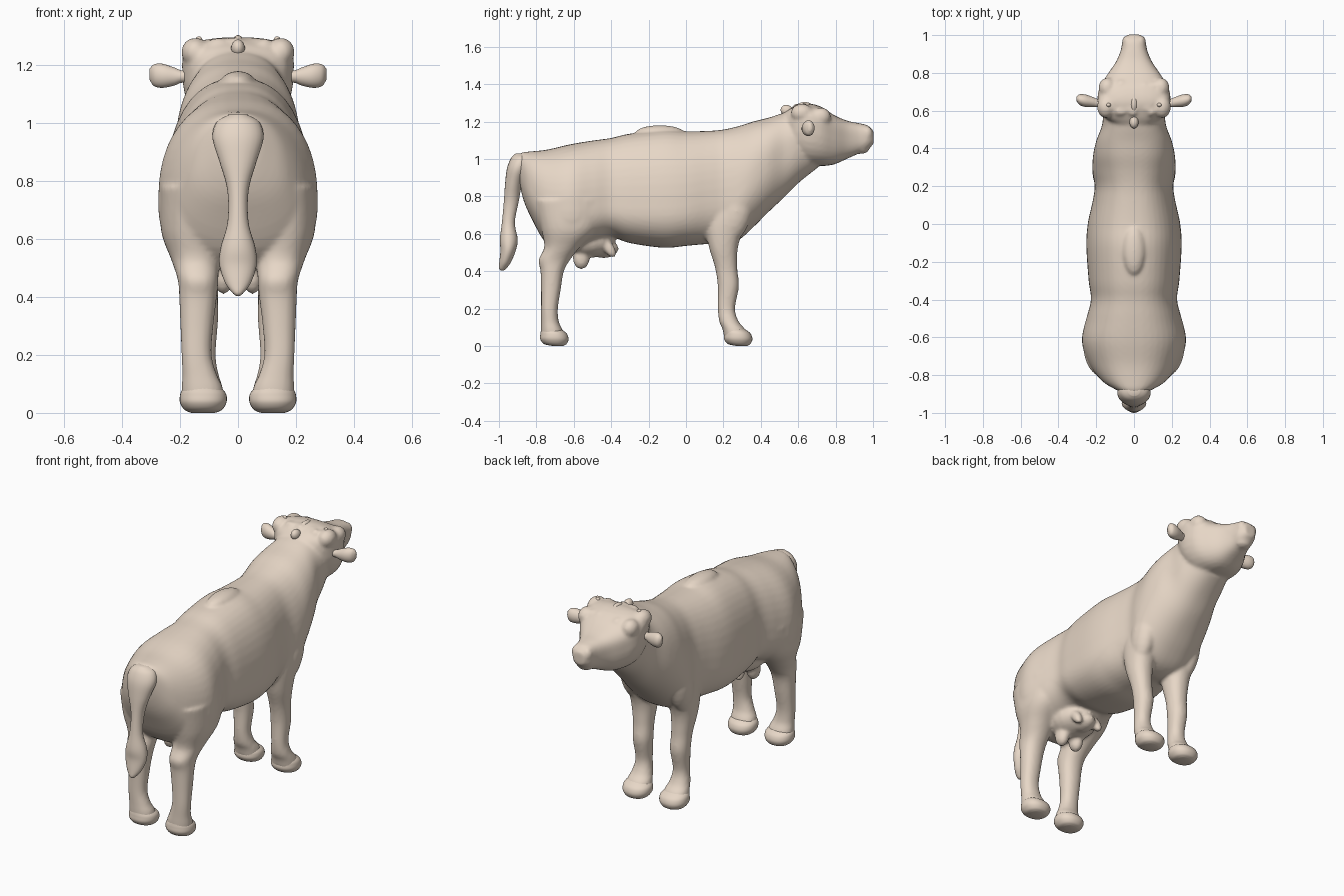
import bpy, bmesh, math, random
from mathutils import Vector, Matrix

random.seed(4)
AXES = {'y': (0, 2, 1), 'z': (0, 1, 2), 'x': (1, 2, 0)}   # width axis, depth axis, length axis
HIDE = bpy.data.materials.new("hide")
HIDE.diffuse_color = (.8, .68, .57, 1)


def spline(rows, steps=5):
    """Smooth the cross-section rows with a Catmull-Rom curve."""
    rows = [Vector(r) for r in rows]
    out = []
    for i in range(len(rows) - 1):
        a, b, c, d = rows[max(i - 1, 0)], rows[i], rows[i + 1], rows[min(i + 2, len(rows) - 1)]
        for k in range(steps):
            t = k / steps
            out.append(0.5 * (2 * b + (c - a) * t + (2 * a - 5 * b + 4 * c - d) * t * t
                              + (3 * b - a - 3 * c + d) * t ** 3))
    return out + [rows[-1]]


def loft(bm, axis, rows, power=2.0, mirror=False, n=32):
    """Row: position, centre, half width, low edge, high edge, level of greatest width."""
    ia, ib, it = AXES[axis]
    for side in ((1, -1) if mirror else (1,)):
        rings = []
        for t, c, w, lo, hi, mid in spline(rows):
            ring = []
            for k in range(n):
                u, v = math.cos(2 * math.pi * k / n), math.sin(2 * math.pi * k / n)
                u = math.copysign(abs(u) ** (2 / power), u)
                v = math.copysign(abs(v) ** (2 / power), v)
                p = [0, 0, 0]
                p[ia], p[it] = c + w * u, t
                p[ib] = mid + v * ((hi - mid) if v > 0 else (mid - lo))
                p[0] *= side
                ring.append(bm.verts.new(p))
            rings.append(ring)
        for r, s in zip(rings, rings[1:]):
            for k in range(n):
                bm.faces.new((r[k], r[(k + 1) % n], s[(k + 1) % n], s[k]))
        bm.faces.new(rings[0])
        bm.faces.new(rings[-1])


def even(rows):
    """Rows whose greatest width lies halfway."""
    return [r + ((r[3] + r[4]) / 2,) for r in rows]


def ball(bm, loc, size, tilt=0, mirror=False):
    for side in ((1, -1) if mirror else (1,)):
        m = (Matrix.Translation((loc[0] * side, loc[1], loc[2]))
             @ Matrix.Rotation(tilt, 4, 'X') @ Matrix.Diagonal((*size, 1)))
        bmesh.ops.create_uvsphere(bm, u_segments=20, v_segments=12, radius=1, matrix=m)


def finish(name, bm, voxel=0):
    bmesh.ops.recalc_face_normals(bm, faces=bm.faces)
    for f in bm.faces:
        f.smooth = True
    me = bpy.data.meshes.new(name)
    bm.to_mesh(me)
    bm.free()
    me.materials.append(HIDE)
    ob = bpy.data.objects.new(name, me)
    bpy.context.collection.objects.link(ob)
    if voxel:   # melt overlapping parts into one skin
        r = ob.modifiers.new("skin", 'REMESH')
        r.mode, r.voxel_size, r.use_smooth_shade = 'VOXEL', voxel, True
        s = ob.modifiers.new("soften", 'SMOOTH')
        s.factor, s.iterations = 0.5, 5


# torso and neck
body = bmesh.new()
torso = [(-.897, .05, .93, 1.02, .97), (-.875, .10, .80, 1.035, .92), (-.83, .17, .69, 1.04, .83),
         (-.74, .238, .54, 1.05, .74), (-.62, .276, .50, 1.078, .72), (-.50, .252, .55, 1.098, .73),
         (-.40, .228, .58, 1.112, .74), (-.30, .24, .55, 1.135, .73), (-.12, .252, .525, 1.155, .73),
         (0, .245, .535, 1.148, .74), (.12, .219, .545, 1.15, .77), (.20, .208, .54, 1.157, .78),
         (.28, .22, .565, 1.175, .80), (.36, .217, .635, 1.20, .90), (.44, .20, .715, 1.22, .98),
         (.52, .17, .79, 1.245, 1.04), (.60, .158, .87, 1.26, 1.09), (.70, .12, .95, 1.23, 1.1)]
loft(body, 'y', [(y, 0, w, lo, hi, m) for y, w, lo, hi, m in torso], 2.35, n=48)
ball(body, (0, -.14, 1.14), (.06, .13, .04))                  # spine hump
ball(body, (.155, .27, .72), (.065, .085, .17), -.25, True)   # shoulder

# legs
loft(body, 'z', even([(.04, .12, .074, .205, .335), (.09, .121, .068, .195, .315),
                      (.13, .122, .056, .178, .282), (.20, .122, .045, .17, .262),
                      (.32, .122, .053, .17, .283), (.42, .125, .056, .155, .274),
                      (.54, .13, .07, .12, .28), (.68, .13, .08, .10, .33), (.85, .12, .07, .13, .36)]),
     2.2, True)
loft(body, 'z', even([(.04, .12, .074, -.775, -.645), (.09, .124, .071, -.776, -.662),
                      (.13, .132, .06, -.775, -.68), (.20, .143, .052, -.775, -.685),
                      (.30, .142, .057, -.775, -.67), (.40, .138, .065, -.778, -.653),
                      (.46, .138, .07, -.788, -.62), (.53, .148, .083, -.758, -.565),
                      (.63, .163, .103, -.775, -.47), (.78, .16, .11, -.81, -.42)]), 2.2, True)

# udder and teats
ball(body, (0, -.53, .56), (.13, .15, .09))
ball(body, (.05, -.56, .47), (.036, .045, .06), 0, True)
ball(body, (.07, -.41, .52), (.027, .028, .055), .55, True)
ball(body, (.0, -.44, .52), (.06, .08, .05))

# head
skull = [(.53, .10, 1.13, 1.25, 1.19), (.57, .16, 1.03, 1.275, 1.19), (.64, .192, .97, 1.297, 1.21),
         (.72, .184, .962, 1.28, 1.19), (.79, .142, .97, 1.235, 1.15), (.86, .095, 1.0, 1.205, 1.13),
         (.92, .07, 1.027, 1.192, 1.12), (.97, .06, 1.05, 1.18, 1.12), (1.003, .035, 1.08, 1.15, 1.115)]
loft(body, 'y', [(y, 0, w, lo, hi, m) for y, w, lo, hi, m in skull], 2.6)
ball(body, (0, .935, 1.052), (.048, .045, .025))              # lower lip
ball(body, (.035, .968, 1.135), (.028, .03, .04), 0, True)    # nostril swellings
ball(body, (.142, .72, 1.225), (.046, .055, .05), 0, True)    # brows
ball(body, (.148, .62, 1.245), (.048, .06, .05), 0, True)     # poll corners
for i in range(20):                                          # curly forelock
    x, y = random.uniform(-.12, .12), random.uniform(.58, .75)
    ball(body, (x, y, 1.277 - max(0, y - .66) * .3 - x * x * .6), (.025, .025, .02))
finish("body", body, .01)

# horn buds and poll tufts
horns = bmesh.new()
ball(horns, (.135, .63, 1.28), (.014, .012, .02), 0, True)
ball(horns, (0, .635, 1.278), (.02, .045, .026))
ball(horns, (0, .54, 1.258), (.024, .035, .03), -.4)
finish("horn_buds", horns)

# ears
ears = bmesh.new()
loft(ears, 'x', even([(.14, .638, .024, 1.13, 1.19), (.19, .64, .022, 1.14, 1.182),
                      (.22, .646, .027, 1.13, 1.192), (.26, .653, .033, 1.122, 1.205),
                      (.29, .659, .027, 1.128, 1.203), (.305, .663, .01, 1.15, 1.188)]), 2, True, 24)
finish("ears", ears)

# tail with tuft
tail = bmesh.new()
loft(tail, 'z', even([(1.03, 0, .03, -.91, -.85), (1.005, 0, .073, -.935, -.83), (.95, 0, .088, -.957, -.84),
                      (.87, 0, .065, -.967, -.875), (.77, 0, .037, -.974, -.895), (.66, 0, .036, -.984, -.915),
                      (.57, 0, .06, -.995, -.90), (.51, 0, .064, -.992, -.91), (.45, 0, .045, -.998, -.935),
                      (.415, 0, .02, -1.0, -.96), (.403, 0, .005, -.99, -.975)]), 2, n=24)
finish("tail", tail)

# hooves
for name, y in (("front_hooves", .28), ("hind_hooves", -.703)):
    hoof = bmesh.new()
    loft(hoof, 'z', even([(0, .12, .04, y - .01, y + .045), (.01, .12, .064, y - .055, y + .064),
                          (.035, .12, .08, y - .076, y + .075), (.062, .12, .08, y - .076, y + .068),
                          (.08, .122, .07, y - .073, y + .05), (.095, .124, .05, y - .07, y + .025)]),
         2.2, True)
    finish(name, hoof)
